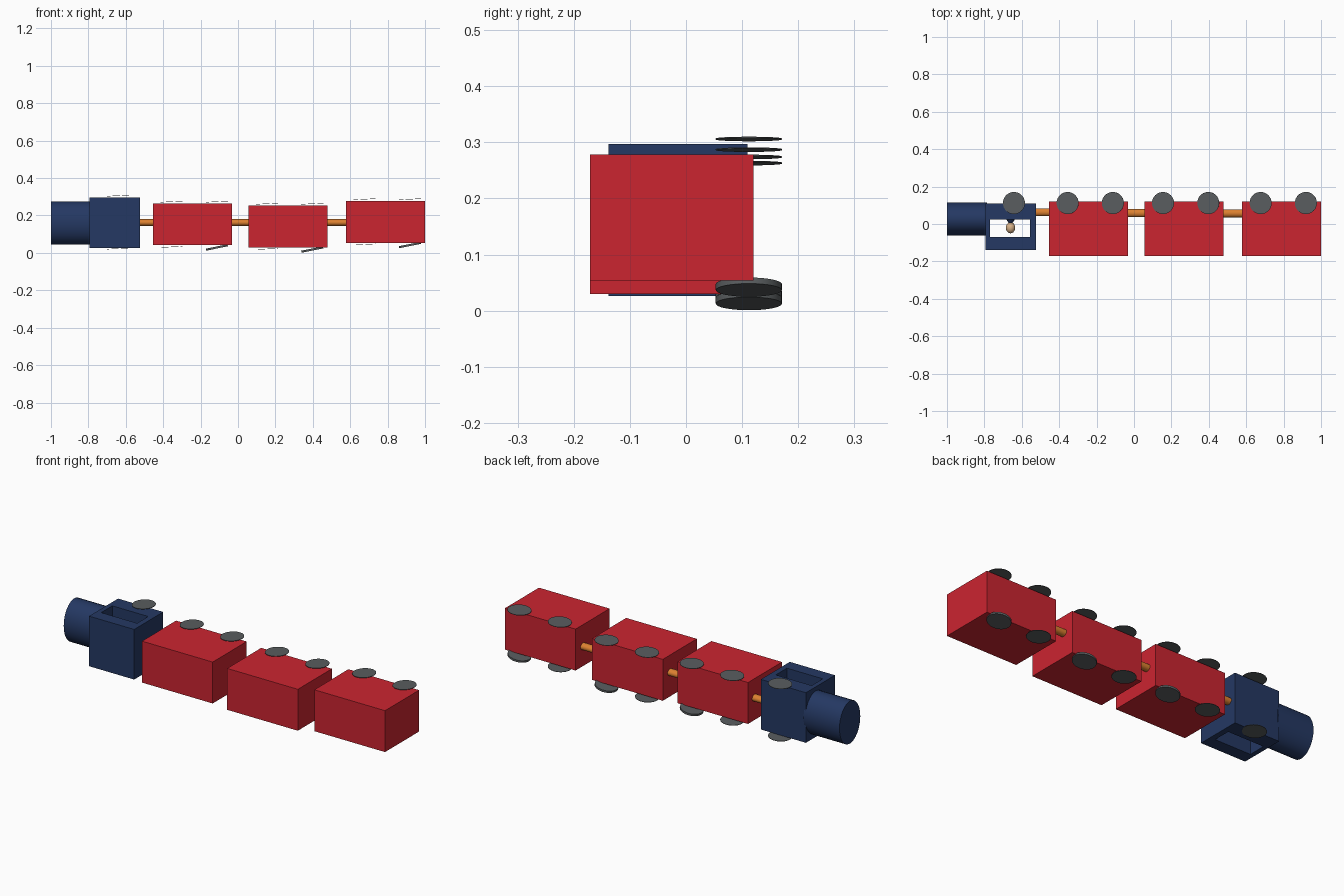
import bpy, math

if "Cube" in bpy.data.objects:
    bpy.data.objects.remove(bpy.data.objects["Cube"])


def material(name, rgb):
    m = bpy.data.materials.new(name)
    m.diffuse_color = (*rgb, 1)
    m.use_nodes = True
    m.node_tree.nodes["Principled BSDF"].inputs["Base Color"].default_value = m.diffuse_color
    return m


NAVY = material("navy", (0.018, 0.04, 0.125))
RED = material("red", (0.6, 0.018, 0.03))
ORANGE = material("orange", (0.72, 0.22, 0.03))
GREY = material("wheel_grey", (0.1, 0.11, 0.115))
TAN = material("tan", (0.7, 0.45, 0.25))


def finish(name, mat, smooth=False):
    o = bpy.context.object
    o.name = name
    if mat:
        o.data.materials.append(mat)
    bpy.ops.object.transform_apply(location=False, rotation=True, scale=True)
    if smooth:
        bpy.ops.object.shade_smooth_by_angle(angle=math.radians(35))
    return o


def box(name, x, y, z, mat):
    bpy.ops.mesh.primitive_cube_add(size=1, location=(sum(x) / 2, sum(y) / 2, sum(z) / 2))
    bpy.context.object.scale = (x[1] - x[0], y[1] - y[0], z[1] - z[0])
    return finish(name, mat)


def rod_x(name, x, y, z, ry, rz, mat):
    bpy.ops.mesh.primitive_cylinder_add(vertices=32, radius=1, depth=x[1] - x[0],
                                        location=(sum(x) / 2, y, z),
                                        rotation=(0, math.pi / 2, 0))
    bpy.context.object.scale = (rz, ry, 1)
    return finish(name, mat, True)


def wheel(name, x, z, tilt=3, thick=0.002):
    bpy.ops.mesh.primitive_cylinder_add(vertices=32, radius=0.059, depth=thick,
                                        location=(x, 0.112, z),
                                        rotation=(0, -math.radians(tilt), 0))
    return finish(name, GREY, True)


# Engine: boiler and cab with a window cut right through
rod_x("boiler", (-1.0, -0.785), 0.027, 0.16, 0.089, 0.115, NAVY)
cab = box("cab", (-0.795, -0.525), (-0.138, 0.11), (0.026, 0.297), NAVY)
cutter = box("window_cutter", (-0.77, -0.555), (-0.07, 0.025), (-0.1, 0.5), None)
cutter.hide_render = True
cutter.hide_viewport = True
cut = cab.modifiers.new("window", 'BOOLEAN')
cut.object = cutter
cut.solver = 'EXACT'

# Driver: small cone body and egg-shaped head, upright towards -y
bpy.ops.mesh.primitive_cone_add(vertices=24, radius1=0.024, radius2=0.004, depth=0.03,
                                location=(-0.66, 0.011, 0.16), rotation=(math.pi / 2, 0, 0))
finish("driver_body", NAVY, True)
bpy.ops.mesh.primitive_uv_sphere_add(segments=20, ring_count=12, radius=0.025,
                                     location=(-0.66, -0.02, 0.16))
bpy.context.object.scale = (1, 1.2, 1)
finish("driver_head", TAN, True)

# Engine wheels
wheel("engine_wheel_top", -0.642, 0.306)
wheel("engine_wheel_bottom", -0.642, 0.023)

# Wagons, each with four wheels; one wheel of each is thicker and tilted
for i, (x0, z0) in enumerate([(-0.455, 0.041), (0.055, 0.03), (0.577, 0.054)], 1):
    z1 = z0 + 0.224
    box(f"wagon_{i}", (x0, x0 + 0.423), (-0.171, 0.12), (z0, z1), RED)
    for side, z in (("top", z1 + 0.009), ("bottom", z0 - 0.009)):
        wheel(f"wagon_{i}_wheel_{side}_front", x0 + 0.1, z)
        if side == "top":
            wheel(f"wagon_{i}_wheel_{side}_rear", x0 + 0.342, z)
        else:
            wheel(f"wagon_{i}_wheel_{side}_rear", x0 + 0.342, z0 - 0.012, 11.5, 0.011)

# Couplings between the cars
for i, (x, y) in enumerate([((-0.53, -0.45), 0.063), ((-0.035, 0.06), 0.058),
                            ((0.473, 0.582), 0.057)], 1):
    rod_x(f"coupling_{i}", x, y, 0.162, 0.021, 0.018, ORANGE)
